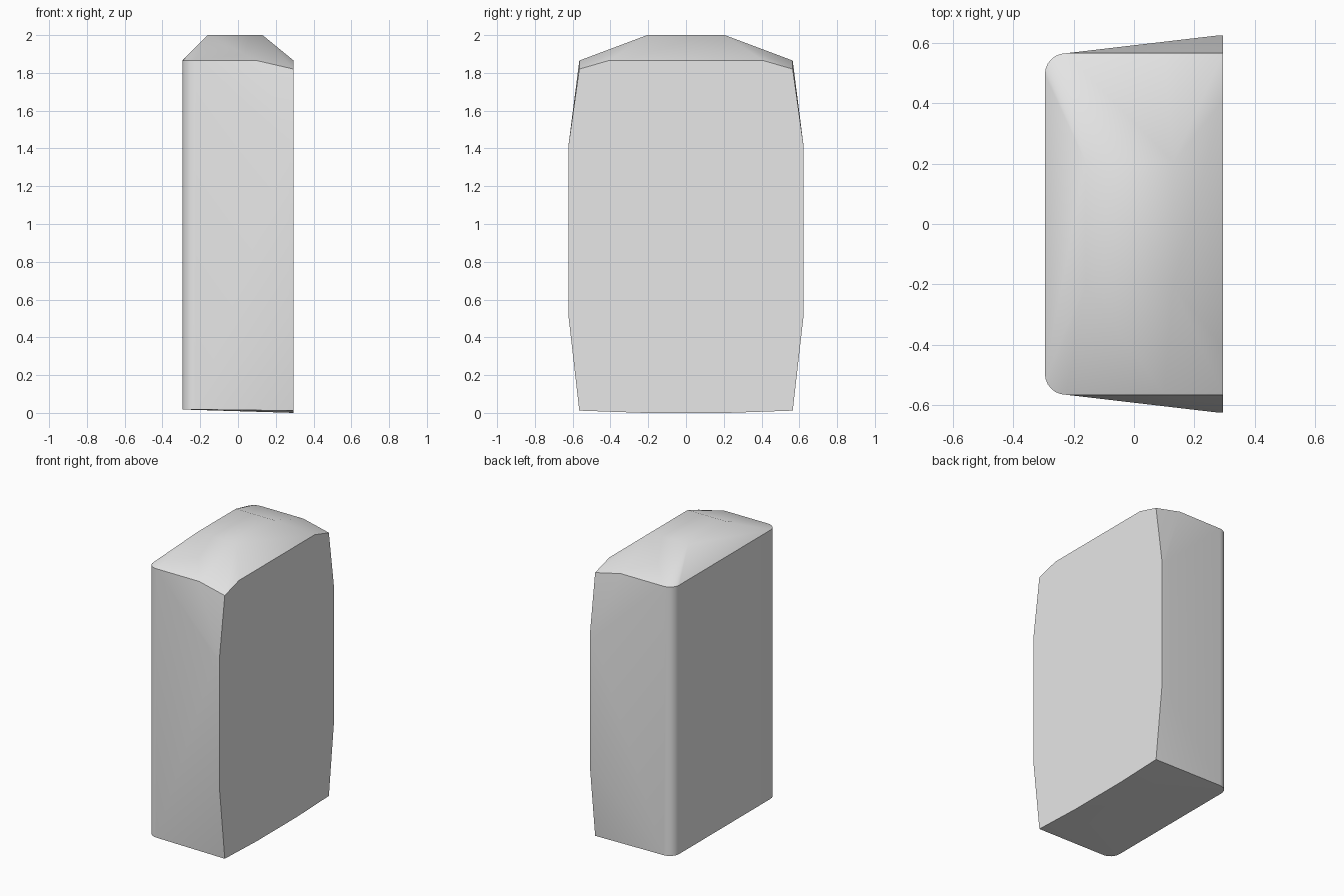
import bpy, bmesh, math

cube = bpy.data.objects.get("Cube")
if cube:
    bpy.data.objects.remove(cube, do_unlink=True)

# Main dimensions
LEFT, RIGHT, SIDE, BULGE = -0.295, 0.295, 0.565, 0.623
RIM, ROUND = 1.865, 0.07

bm = bmesh.new()


def pair(x, y, z):
    """Add a point and its mirror across y."""
    for s in (-1, 1):
        bm.verts.new((x, s * y, z))


# Rounded narrow edges, from base to shoulder rim
for i in range(7):
    a = math.radians(15 * i)
    x = LEFT + ROUND * (1 - math.cos(a))
    y = SIDE - ROUND * (1 - math.sin(a))
    for z in (0.018, RIM):
        pair(x, y, z)

# Broad flat side: bulging ends and clipped upper corners
for z in (0.52, 1.41):
    pair(RIGHT, BULGE, z)
    pair(RIGHT - 0.025, BULGE, z)
pair(RIGHT, SIDE, 0.012)
pair(RIGHT, SIDE, 1.82)
pair(RIGHT, 0.41, RIM)
pair(0.10, SIDE, RIM)

# Slightly crowned base and raised top plateau
pair(RIGHT, 0.22, 0.0)
pair(-0.16, 0.205, 2.0)
pair(0.13, 0.205, 2.0)

# Skin the points as one convex block
bmesh.ops.convex_hull(bm, input=bm.verts)
bmesh.ops.dissolve_limit(bm, angle_limit=math.radians(0.5),
                         verts=bm.verts, edges=bm.edges)
bmesh.ops.recalc_face_normals(bm, faces=bm.faces)

mesh = bpy.data.meshes.new("faceted_block")
bm.to_mesh(mesh)
bm.free()
block = bpy.data.objects.new("faceted_block", mesh)
bpy.context.collection.objects.link(block)

# Plain grey material
grey = bpy.data.materials.new("light_grey")
grey.use_nodes = True
grey.diffuse_color = (0.8, 0.8, 0.8, 1)
grey.node_tree.nodes["Principled BSDF"].inputs["Base Color"].default_value = grey.diffuse_color
mesh.materials.append(grey)

# Soft shading across shallow creases, crisp outer edges
bpy.ops.object.select_all(action="DESELECT")
block.select_set(True)
bpy.context.view_layer.objects.active = block
bpy.ops.object.shade_smooth_by_angle(angle=math.radians(30))
